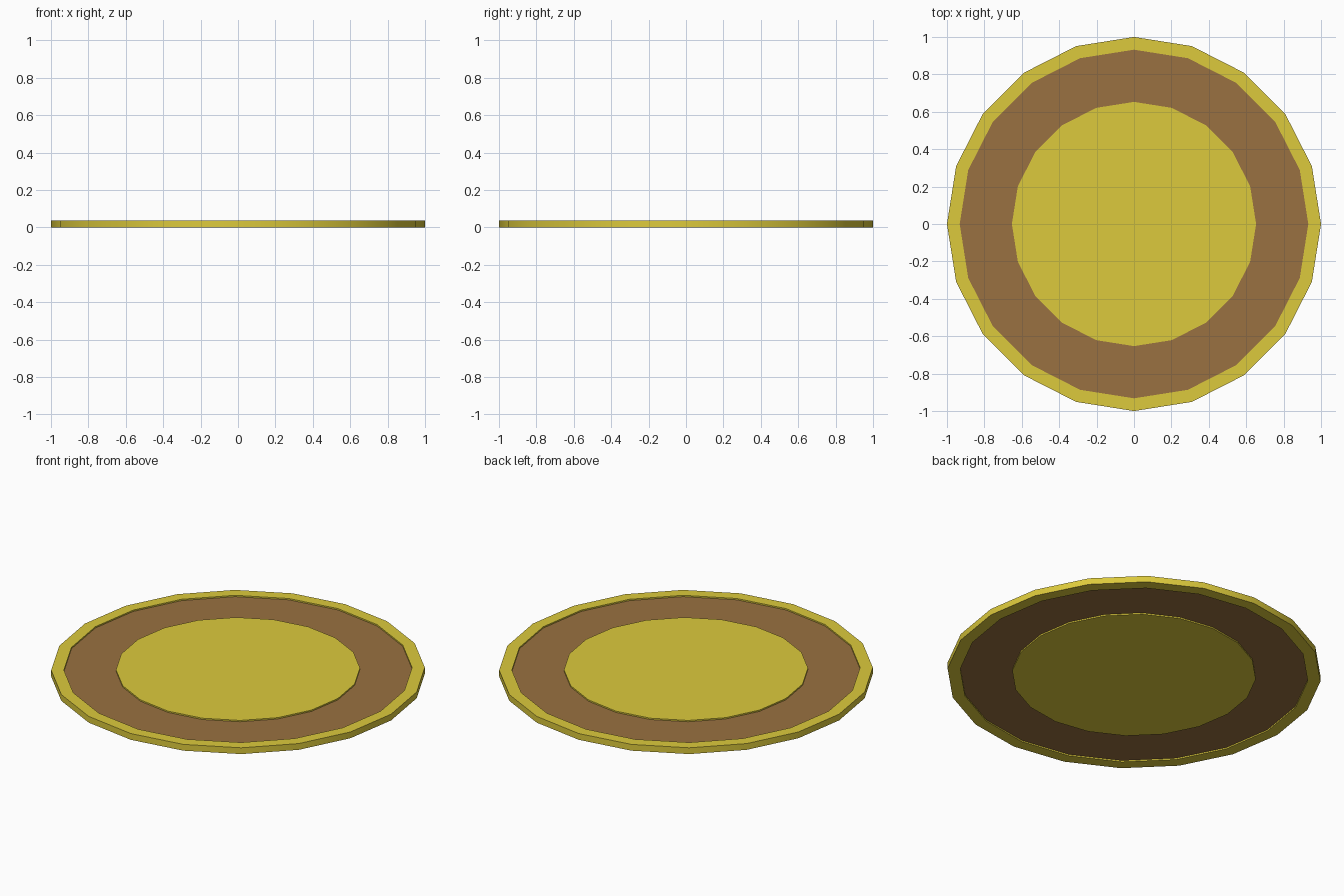
import bpy, bmesh, math

if "Cube" in bpy.data.objects:
    bpy.data.objects.remove(bpy.data.objects["Cube"])

SIDES = 20
T = 0.037       # coin thickness
D = 0.008       # groove depth on both faces
R_CENTRE, R_GROOVE, R_RIM = 0.653, 0.932, 1.0


def material(name, rgb):
    m = bpy.data.materials.new(name)
    m.diffuse_color = (*rgb, 1)
    m.use_nodes = True
    m.node_tree.nodes["Principled BSDF"].inputs["Base Color"].default_value = m.diffuse_color
    return m


gold = material("gold", (0.72, 0.59, 0.045))
brown = material("brown", (0.32, 0.165, 0.052))

# Half profile from the bottom centre disc, round the rim, to the top centre disc
profile = [
    (R_CENTRE, 0), (R_CENTRE, D), (R_GROOVE, D), (R_GROOVE, 0), (R_RIM, 0),
    (R_RIM, T), (R_GROOVE, T), (R_GROOVE, T - D), (R_CENTRE, T - D), (R_CENTRE, T),
]
groove_floors = {1, 7}

bm = bmesh.new()
rings = []
for r, z in profile:
    rings.append([bm.verts.new((r * math.cos(2 * math.pi * i / SIDES),
                                r * math.sin(2 * math.pi * i / SIDES), z))
                  for i in range(SIDES)])

# Revolved walls, rim faces and groove floors
for k, (a, b) in enumerate(zip(rings, rings[1:])):
    for i in range(SIDES):
        j = (i + 1) % SIDES
        f = bm.faces.new((a[i], a[j], b[j], b[i]))
        f.material_index = 1 if k in groove_floors else 0

# Centre discs
bm.faces.new(rings[0][::-1])
bm.faces.new(rings[-1])
bmesh.ops.recalc_face_normals(bm, faces=bm.faces)

mesh = bpy.data.meshes.new("coin")
bm.to_mesh(mesh)
bm.free()
mesh.materials.append(gold)
mesh.materials.append(brown)
coin = bpy.data.objects.new("coin", mesh)
bpy.context.collection.objects.link(coin)

# Smooth outer edge, sharp corners
bpy.context.view_layer.objects.active = coin
coin.select_set(True)
bpy.ops.object.shade_smooth_by_angle(angle=math.radians(30))
